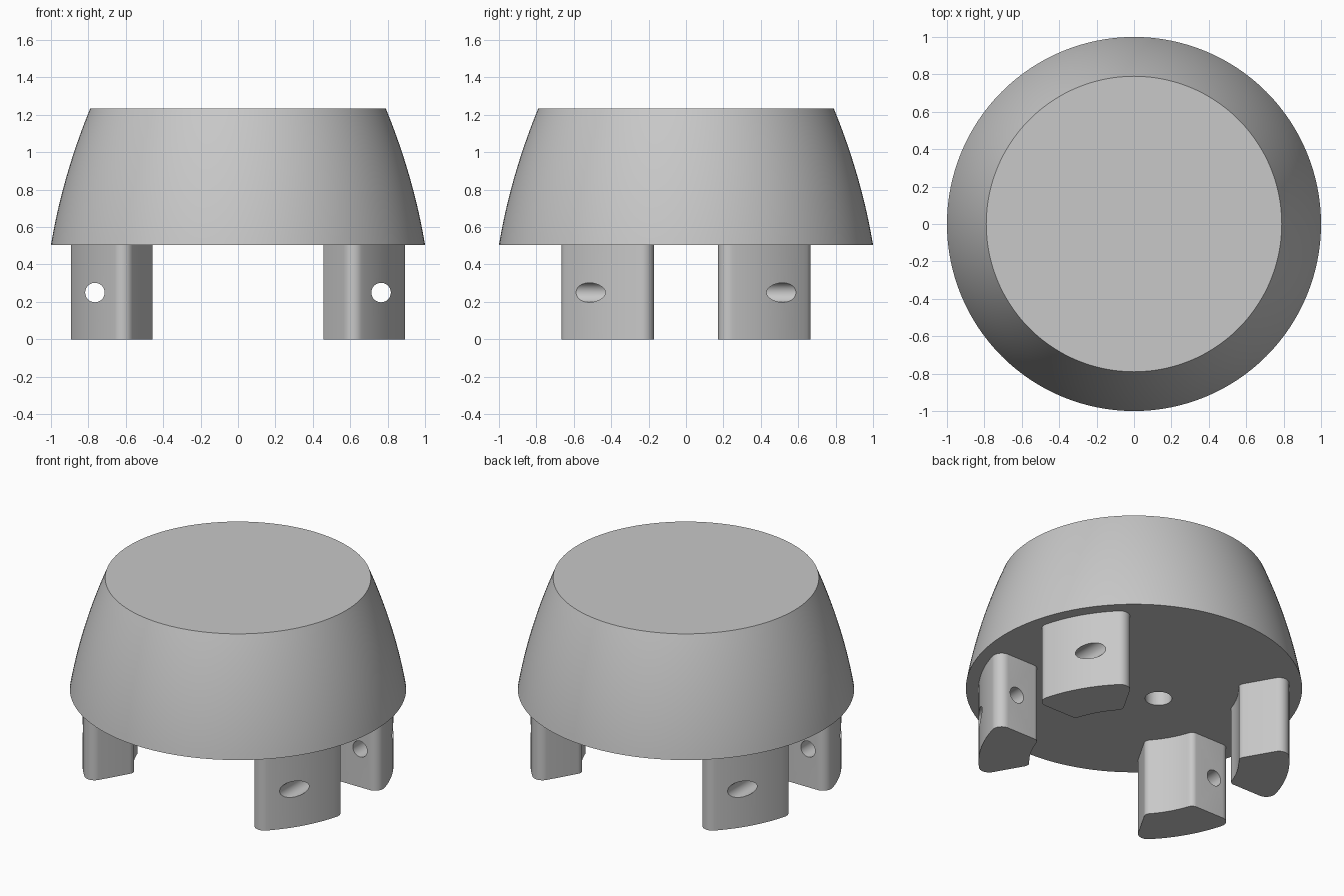
import bpy, bmesh, math
from math import cos, sin, radians, pi
from mathutils import Vector, Matrix

cube = bpy.data.objects.get("Cube")
if cube:
    bpy.data.objects.remove(cube, do_unlink=True)

grey = bpy.data.materials.new("light grey")
grey.use_nodes = True
grey.diffuse_color = (0.58, 0.58, 0.58, 1)
grey.node_tree.nodes["Principled BSDF"].inputs["Base Color"].default_value = grey.diffuse_color

BASE_Z, TOP_Z = 0.505, 1.235


def make(name, bm):
    bmesh.ops.recalc_face_normals(bm, faces=bm.faces)
    mesh = bpy.data.meshes.new(name)
    bm.to_mesh(mesh)
    bm.free()
    mesh.materials.append(grey)
    obj = bpy.data.objects.new(name, mesh)
    bpy.context.collection.objects.link(obj)
    return obj


def drill(obj, radius, depth, matrix):
    """Bore a round hole along the z axis of the given matrix."""
    bm = bmesh.new()
    bmesh.ops.create_cone(bm, cap_ends=True, segments=48, radius1=radius,
                          radius2=radius, depth=depth, matrix=matrix)
    cutter = make("hole_cutter", bm)
    cutter.hide_render = True
    mod = obj.modifiers.new("hole", 'BOOLEAN')
    mod.operation, mod.solver, mod.object = 'DIFFERENCE', 'EXACT', cutter
    select(obj)
    bpy.ops.object.modifier_apply(modifier=mod.name)
    bpy.data.objects.remove(cutter, do_unlink=True)


def select(obj):
    bpy.ops.object.select_all(action='DESELECT')
    obj.select_set(True)
    bpy.context.view_layer.objects.active = obj


def smooth(obj):
    select(obj)
    bpy.ops.object.shade_smooth_by_angle(angle=radians(30))


def arc(centre, radius, start, end, steps):
    return [Vector((centre[0] + radius * cos(start + (end - start) * i / steps),
                    centre[1] + radius * sin(start + (end - start) * i / steps)))
            for i in range(steps + 1)]


def leg_outline():
    """Rounded ring segment, symmetric about the 30 degree line."""
    side_y, outer_r, inner_r = 0.172, 0.924, 0.623
    fillet, inner_fillet = 0.06, 0.04
    axis = radians(30)

    def corner(ring, lift):
        y = side_y + lift
        return (math.sqrt(ring * ring - y * y), y)

    inner = corner(inner_r + inner_fillet, inner_fillet)
    outer = corner(outer_r - fillet, fillet)
    a_in = math.atan2(inner[1], inner[0])
    a_out = math.atan2(outer[1], outer[0])
    half = arc((0, 0), inner_r, axis, a_in, 8)
    half += arc(inner, inner_fillet, a_in + pi, 1.5 * pi, 8)[1:]
    half += arc(outer, fillet, -pi / 2, a_out, 10)
    half += arc((0, 0), outer_r, a_out, axis, 10)[1:]
    # reflect the half outline across the symmetry line
    c, s = cos(2 * axis), sin(2 * axis)
    other = [Vector((c * p.x + s * p.y, s * p.x - c * p.y)) for p in half[1:-1]]
    return half + other[::-1]


# Body: tapered drum with a gently bowed wall
bm = bmesh.new()
steps = 20
profile = [Vector((0, 0, BASE_Z))]
for i in range(steps + 1):
    t = i / steps
    r = 1 - 0.21 * t + 0.088 * t * (1 - t)
    profile.append(Vector((r, 0, BASE_Z + (TOP_Z - BASE_Z) * t)))
profile.append(Vector((0, 0, TOP_Z)))
verts = [bm.verts.new(p) for p in profile]
edges = [bm.edges.new(pair) for pair in zip(verts, verts[1:])]
bmesh.ops.spin(bm, geom=verts + edges, cent=(0, 0, 0), axis=(0, 0, 1),
               angle=2 * pi, steps=128)
bmesh.ops.remove_doubles(bm, verts=bm.verts, dist=1e-5)
body = make("body", bm)

# Blind hole in the underside
drill(body, 0.08, 0.4, Matrix.Translation((-0.19, 0, BASE_Z)))
smooth(body)

# Four legs, each with a cross hole running front to back
outline = leg_outline()
for x_name, sx in (("left", 1), ("right", -1)):
    for y_name, sy in (("front", -1), ("back", 1)):
        bm = bmesh.new()
        face = bm.faces.new([bm.verts.new((sx * p.x, sy * p.y, 0)) for p in outline])
        grown = bmesh.ops.extrude_face_region(bm, geom=[face])["geom"]
        bmesh.ops.translate(bm, vec=(0, 0, BASE_Z),
                            verts=[g for g in grown if isinstance(g, bmesh.types.BMVert)])
        leg = make(f"{y_name}_{x_name}_leg", bm)
        drill(leg, 0.052, 1.2, Matrix.Translation((sx * 0.765, sy * 0.4, 0.25))
              @ Matrix.Rotation(pi / 2, 4, 'X'))
        smooth(leg)
